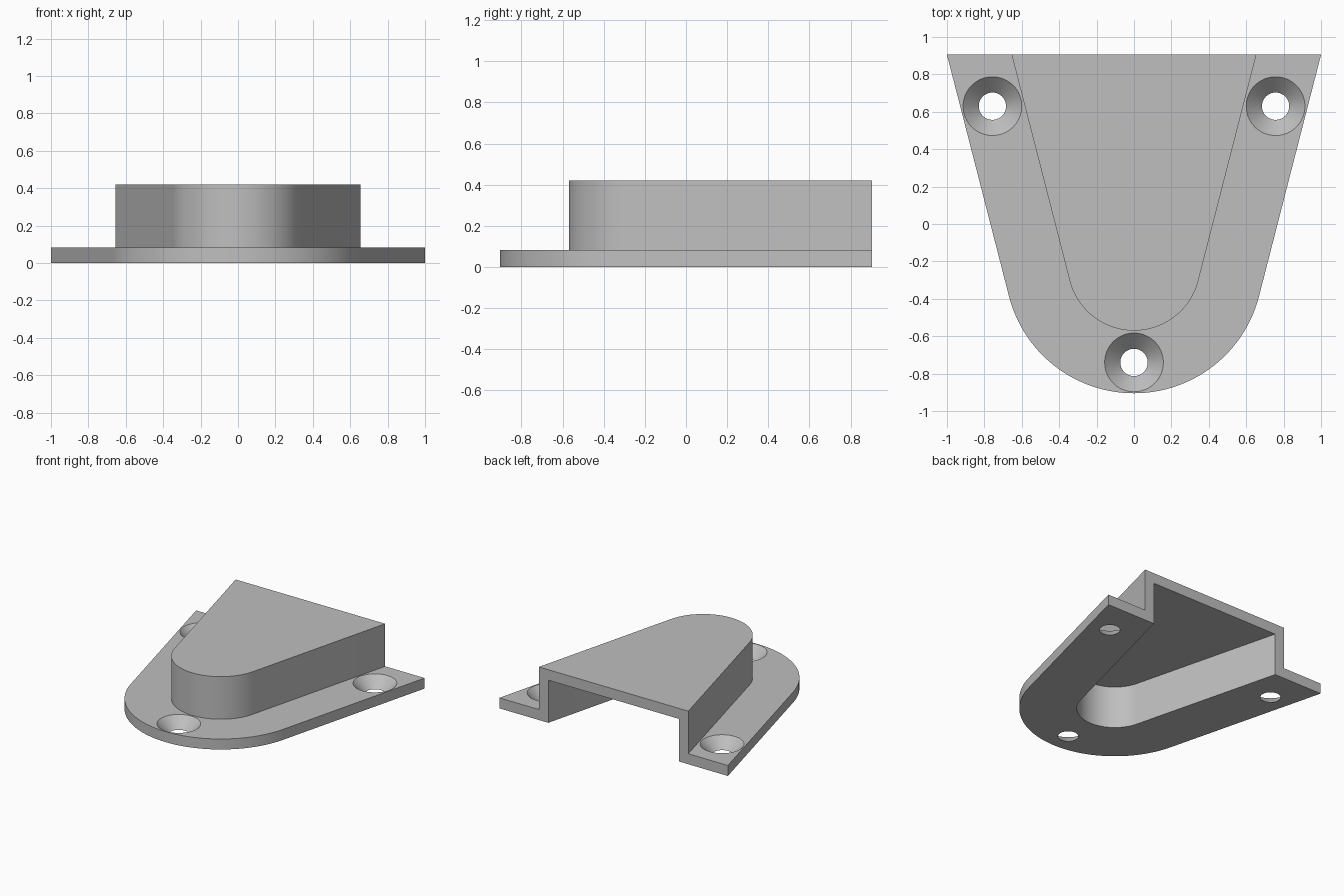
import bpy
import bmesh
from math import sin, cos, atan2, acos, hypot, pi, radians
from mathutils import Matrix

cube = bpy.data.objects.get("Cube")
if cube:
    bpy.data.objects.remove(cube)

BACK = 0.905          # y of the open back edge
RADIUS = 0.69         # nose radius of the flange
CENTRE = RADIUS - BACK
FLANGE = 0.335        # flange width
WALL = 0.08           # wall and plate thickness
PLATE = 0.083
HEIGHT = 0.42
STEPS = 64

# Direction of the normal of the straight side, tangent to the nose
dx, dy = 1.0, BACK - CENTRE
NORMAL = atan2(dy, dx) - acos(RADIUS / hypot(dx, dy))


def u_outline(inset, z):
    """Tapered U from the right back corner round the nose to the left one."""
    r = RADIUS - inset
    corner = (r - (BACK - CENTRE) * sin(NORMAL)) / cos(NORMAL)
    points = [(corner, BACK, z)]
    for i in range(STEPS + 1):
        a = NORMAL - (pi + 2 * NORMAL) * i / STEPS
        points.append((r * cos(a), CENTRE + r * sin(a), z))
    points.append((-corner, BACK, z))
    return points


grey = bpy.data.materials.new("Plain grey")
grey.use_nodes = True
colour = (0.52, 0.52, 0.52, 1)
grey.diffuse_color = colour
grey.node_tree.nodes["Principled BSDF"].inputs["Base Color"].default_value = colour


def make_object(name, bm):
    bmesh.ops.recalc_face_normals(bm, faces=bm.faces)
    mesh = bpy.data.meshes.new(name)
    bm.to_mesh(mesh)
    bm.free()
    mesh.materials.append(grey)
    ob = bpy.data.objects.new(name, mesh)
    bpy.context.collection.objects.link(ob)
    return ob


# Hollow cover: the stepped section follows the U outline
section = [(0, 0), (0, PLATE), (FLANGE, PLATE), (FLANGE, HEIGHT),
           (FLANGE + WALL, HEIGHT - PLATE), (FLANGE + WALL, 0)]
bm = bmesh.new()
rows = [[bm.verts.new(p) for p in u_outline(d, z)] for d, z in section]
for k in (0, 1, 2, 4, 5):
    a, b = rows[k], rows[(k + 1) % len(rows)]
    for i in range(len(a) - 1):
        bm.faces.new((a[i], a[i + 1], b[i + 1], b[i]))
bm.faces.new(rows[3])                      # roof
bm.faces.new(rows[4])                      # ceiling of the hollow
right = [r[0] for r in rows]
left = [r[-1] for r in rows]
bm.faces.new(right[:4] + left[3::-1] + left[:3:-1][:1] + left[4:5]
             + right[4:])                  # open back rim
cover = make_object("mounting_cover", bm)

# Countersunk screw holes
bm = bmesh.new()
extra = 0.005
low, high = 0.073, 0.157
slope = (high - low) / PLATE
for x, y in ((-0.757, 0.63), (0.757, 0.63), (0, -0.74)):
    bmesh.ops.create_cone(
        bm, cap_ends=True, segments=64,
        radius1=low - slope * extra, radius2=high + slope * extra,
        depth=PLATE + 2 * extra,
        matrix=Matrix.Translation((x, y, PLATE / 2)))
cutter = make_object("countersink_cutter", bm)
cutter.hide_render = True

cut = cover.modifiers.new("Screw holes", "BOOLEAN")
cut.operation = "DIFFERENCE"
cut.solver = "EXACT"
cut.object = cutter
bpy.ops.object.select_all(action="DESELECT")
cover.select_set(True)
bpy.context.view_layer.objects.active = cover
bpy.ops.object.modifier_apply(modifier=cut.name)
bpy.data.objects.remove(cutter)
bpy.ops.object.shade_smooth_by_angle(angle=radians(30))
